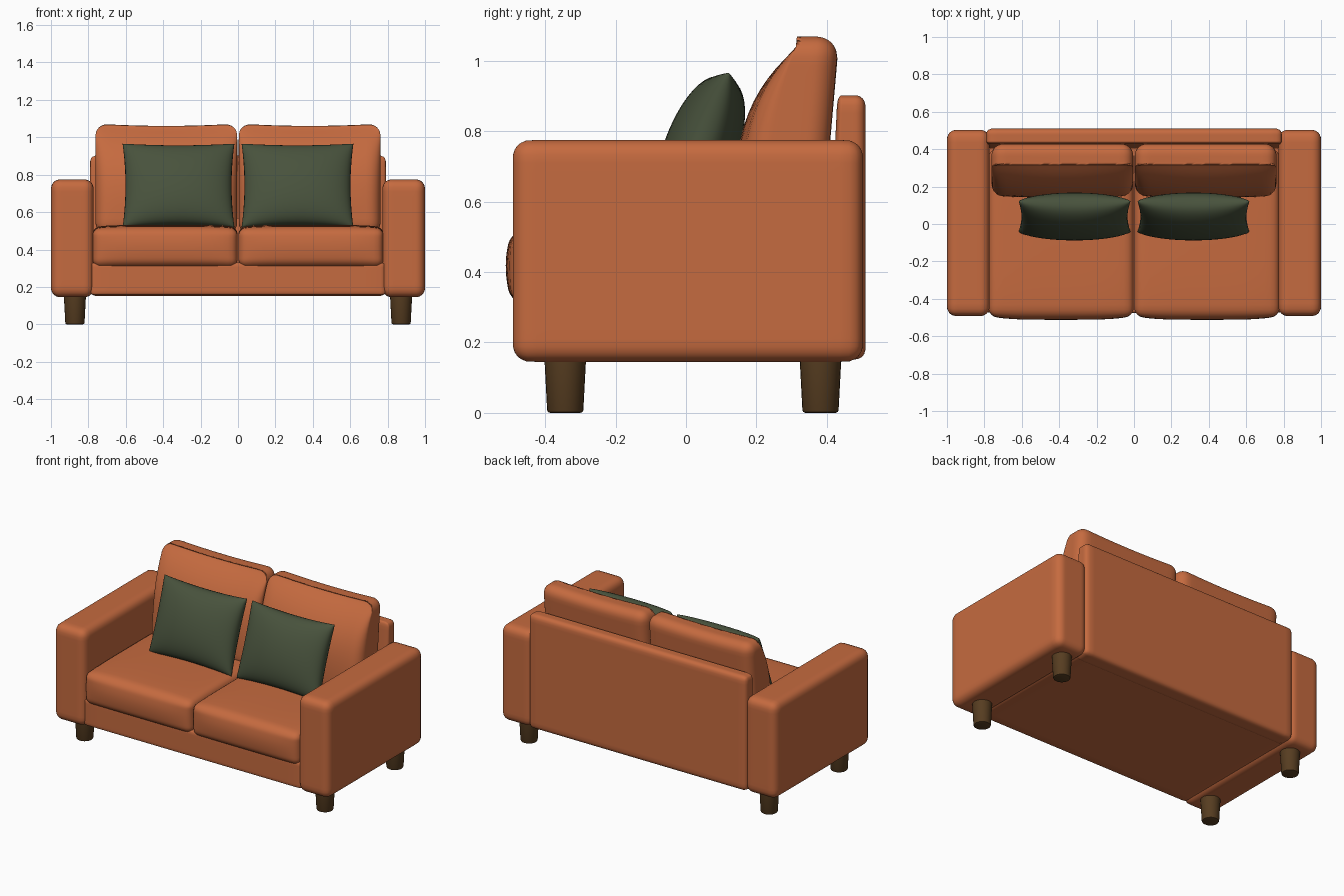
import bpy, bmesh, math
from mathutils import Vector, Matrix

if "Cube" in bpy.data.objects:
    bpy.data.objects.remove(bpy.data.objects["Cube"])


def material(name, rgb):
    m = bpy.data.materials.new(name)
    m.diffuse_color = (*rgb, 1)
    m.use_nodes = True
    m.node_tree.nodes["Principled BSDF"].inputs["Base Color"].default_value = m.diffuse_color
    return m


ORANGE = material("burnt orange fabric", (0.56, 0.145, 0.05))
GREEN = material("dark green fabric", (0.065, 0.085, 0.046))
WOOD = material("dark brown wood", (0.095, 0.047, 0.015))


def finish(name, bm, mat):
    bmesh.ops.recalc_face_normals(bm, faces=bm.faces)
    for f in bm.faces:
        f.smooth = True
    me = bpy.data.meshes.new(name)
    bm.to_mesh(me)
    bm.free()
    me.materials.append(mat)
    ob = bpy.data.objects.new(name, me)
    bpy.context.collection.objects.link(ob)
    return ob


def padded_box(name, lo, hi, r, mat, shape=None, cuts=23):
    """Rounded box between two corners; shape(p, n) reshapes it, n being in -1..1."""
    lo, hi = Vector(lo), Vector(hi)
    c, h = (lo + hi) / 2, (hi - lo) / 2
    bm = bmesh.new()
    bmesh.ops.create_cube(bm, size=2)
    bmesh.ops.subdivide_edges(bm, edges=bm.edges[:], cuts=cuts, use_grid_fill=True)
    for v in bm.verts:
        # crowd the grid towards the edges, then round them
        p = Vector([math.sin(t * math.pi / 2) * s for t, s in zip(v.co, h)])
        q = Vector([max(-(s - r), min(s - r, t)) for t, s in zip(p, h)])
        p = q + (p - q).normalized() * r
        n = Vector([t / s for t, s in zip(p, h)])
        p += c
        v.co = shape(p, n) if shape else p
    return finish(name, bm, mat)


def seat_shape(p, n):
    # crowned top and bulging front
    p.z -= 0.022 * max(n.z, 0) * (n.x ** 4 + n.y ** 4) / 2
    p.y -= 0.02 * max(-n.y, 0) * (1 - n.x ** 4) * (1 - n.z ** 2)
    return p


def back_shape(p, n):
    t = (n.z + 1) / 2
    p.y += 0.05 * t                                       # lean
    if n.y < 0:                                           # front rolls back to the top
        p.y += -n.y * (0.15 * t ** 4 - 0.025 * (1 - n.x ** 2) * (1 - n.z ** 2))
    p.z -= 0.012 * max(n.z, 0) * (1 - n.x ** 2)           # sagging top edge
    return p


def panel_shape(p, n):
    if n.y < 0:
        p.y += 0.035 * (n.z + 1) / 2 * -n.y
    return p


def pillow(name, x):
    n, hx, hz, th = 24, 0.305, 0.238, 0.105
    bm = bmesh.new()
    tilt = Matrix.Translation((x, 0.04, 0.742)) @ Matrix.Rotation(math.radians(-20), 4, 'X')
    for side in (-1, 1):
        made = bmesh.ops.create_grid(bm, x_segments=n, y_segments=n, size=1)
        for v in made["verts"]:
            u, w = (math.sin(t * math.pi / 2) for t in v.co[:2])
            puff = max(0, (1 - u * u) * (1 - w * w)) ** 0.5
            # pinched outline with full corners
            px = hx * u * (1 - 0.07 * (1 - w * w)) * (1 - 0.02 * w * w * u * u)
            pz = hz * w * (1 - 0.06 * (1 - u * u))
            v.co = tilt @ Vector((px, side * (th * puff ** 0.85 + 0.0), pz))
    bmesh.ops.remove_doubles(bm, verts=bm.verts[:], dist=0.0008)
    finish(name, bm, GREEN)


def leg(name, x, y):
    bm = bmesh.new()
    made = bmesh.ops.create_cone(bm, cap_ends=True, segments=24, radius1=0.051,
                                 radius2=0.06, depth=0.17,
                                 matrix=Matrix.Translation((x, y, 0.085)))
    rim = [e for e in bm.edges if all(v.co.z < 0.01 for v in e.verts)]
    bmesh.ops.bevel(bm, geom=rim, offset=0.008, segments=2, affect='EDGES', profile=0.5)
    ob = finish(name, bm, WOOD)
    bpy.ops.object.select_all(action='DESELECT')
    ob.select_set(True)
    bpy.context.view_layer.objects.active = ob
    bpy.ops.object.shade_smooth_by_angle(angle=math.radians(40))


# frame: base and back panel
padded_box("base", (-0.79, -0.475, 0.157), (0.79, 0.49, 0.33), 0.015, ORANGE, cuts=11)
padded_box("back_panel", (-0.79, 0.395, 0.152), (0.79, 0.51, 0.902), 0.03, ORANGE,
           panel_shape)

# mirrored parts
for s, side in ((-1, "left"), (1, "right")):
    def span(a, b):
        return sorted((s * a, s * b))

    a, b = span(0.772, 1.0)
    padded_box(side + "_arm", (a, -0.492, 0.145), (b, 0.503, 0.775), 0.05, ORANGE)
    a, b = span(0.002, 0.778)
    padded_box(side + "_seat_cushion", (a, -0.492, 0.305), (b, 0.40, 0.532), 0.045,
               ORANGE, seat_shape)
    a, b = span(0.004, 0.762)
    padded_box(side + "_back_cushion", (a, 0.145, 0.48), (b, 0.385, 1.073), 0.065,
               ORANGE, back_shape)
    pillow(side + "_pillow", s * 0.318)
    leg(side + "_front_leg", s * 0.872, -0.343)
    leg(side + "_back_leg", s * 0.872, 0.382)
